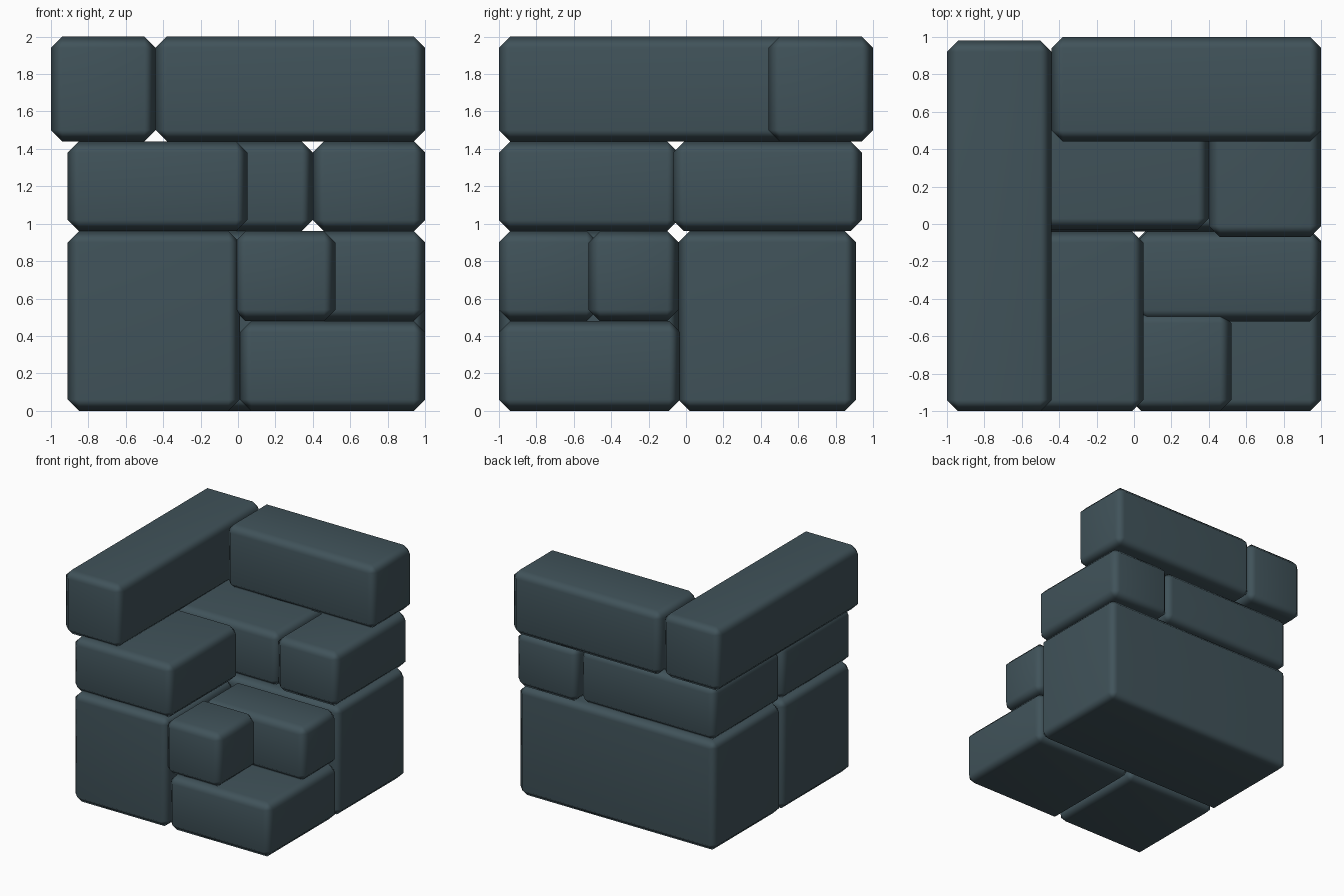
import bpy
from mathutils import Vector

if "Cube" in bpy.data.objects:
    bpy.data.objects.remove(bpy.data.objects["Cube"])

stone = bpy.data.materials.new("dark slate")
stone.diffuse_color = (0.052, 0.086, 0.102, 1.0)
stone.use_nodes = True
stone.node_tree.nodes["Principled BSDF"].inputs["Base Color"].default_value = stone.diffuse_color


def block(name, x, y, z, bevel=0.06):
    """Chamfered, softly shaded block given by its extents on each axis."""
    lo, hi = Vector((x[0], y[0], z[0])), Vector((x[1], y[1], z[1]))
    bpy.ops.mesh.primitive_cube_add(size=1, location=(lo + hi) / 2)
    ob = bpy.context.object
    ob.name = name
    ob.scale = hi - lo
    bpy.ops.object.transform_apply(location=False, rotation=False, scale=True)
    ob.data.materials.append(stone)
    bpy.ops.object.shade_smooth()
    mod = ob.modifiers.new("chamfer", 'BEVEL')
    mod.width = bevel
    mod.segments = 1
    mod.limit_method = 'NONE'
    # large faces stay flat, chamfers blend between them
    wn = ob.modifiers.new("flat_faces", 'WEIGHTED_NORMAL')
    wn.weight = 50
    return ob


# Bottom layer: tall blocks plus a low step with two small blocks on it
LOW, STEP, HIGH = (0, 0.96), (0, 0.48), (0.48, 0.96)
block("base_back_block", (-0.91, 1), (-0.04, 0.91), LOW)
block("base_front_left_block", (-0.91, 0.01), (-1, -0.04), LOW)
block("base_front_step", (0.01, 1), (-1, -0.03), STEP)
block("small_front_block", (-0.02, 0.52), (-1, -0.47), HIGH)
block("small_rear_block", (0.01, 1), (-0.52, -0.04), HIGH)

# Middle layer
MID = (0.96, 1.44)
block("middle_front_block", (-0.91, 0.05), (-1, -0.04), MID)
block("middle_back_block", (-0.91, 0.40), (-0.03, 0.91), MID)
block("middle_right_block", (0.40, 1), (-0.07, 0.94), MID)

# Top layer: L of two long beams
TOP = (1.44, 2)
block("top_left_beam", (-1, -0.44), (-1, 0.98), TOP)
block("top_back_beam", (-0.44, 1), (0.44, 1), TOP)
